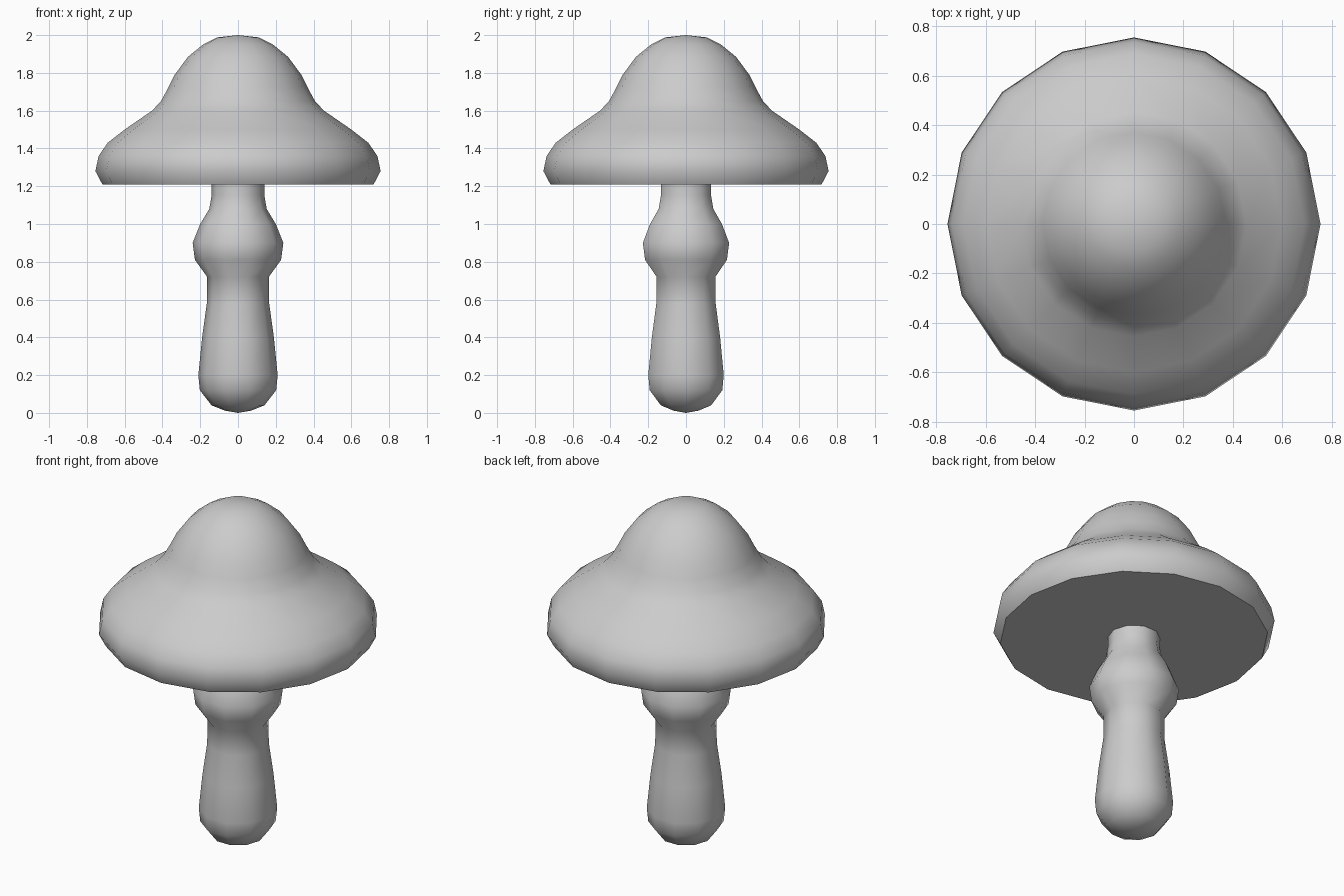
import bpy, bmesh
from math import cos, sin, pi, radians

if "Cube" in bpy.data.objects:
    bpy.data.objects.remove(bpy.data.objects["Cube"])


def lathe(name, profile, sides):
    """Revolve (radius, z) points around z; radius 0 makes a pole."""
    bm = bmesh.new()
    rings = []
    for r, z in profile:
        n = sides if r > 0 else 1
        rings.append([bm.verts.new((r * cos(2 * pi * i / sides),
                                    r * sin(2 * pi * i / sides), z)) for i in range(n)])
    for a, b in zip(rings, rings[1:]):
        for i in range(sides):
            j = (i + 1) % sides
            quad = [a[i % len(a)], a[j % len(a)], b[j % len(b)], b[i % len(b)]]
            bm.faces.new(list(dict.fromkeys(quad)))
    bmesh.ops.recalc_face_normals(bm, faces=bm.faces)
    mesh = bpy.data.meshes.new(name)
    bm.to_mesh(mesh)
    bm.free()
    obj = bpy.data.objects.new(name, mesh)
    bpy.context.collection.objects.link(obj)
    bpy.ops.object.select_all(action='DESELECT')
    obj.select_set(True)
    bpy.context.view_layer.objects.active = obj
    bpy.ops.object.shade_smooth_by_angle(angle=radians(60))
    return obj


# Stem with rounded foot, bulb and narrow neck
lathe("stem", [(0, 0), (0.07, 0.012), (0.14, 0.04), (0.202, 0.12), (0.21, 0.2),
               (0.19, 0.4), (0.165, 0.58), (0.163, 0.72), (0.228, 0.81),
               (0.24, 0.9), (0.2, 1.0), (0.152, 1.08), (0.14, 1.15),
               (0.14, 1.21)], 10)

# Cap: dome flowing into a wide brim, flat underneath
lathe("cap", [(0, 2.0), (0.11, 1.988), (0.185, 1.95), (0.265, 1.885), (0.335, 1.79),
              (0.37, 1.72), (0.408, 1.65), (0.455, 1.6), (0.6, 1.5), (0.69, 1.43),
              (0.738, 1.36), (0.755, 1.28), (0.718, 1.21), (0, 1.21)], 16)
